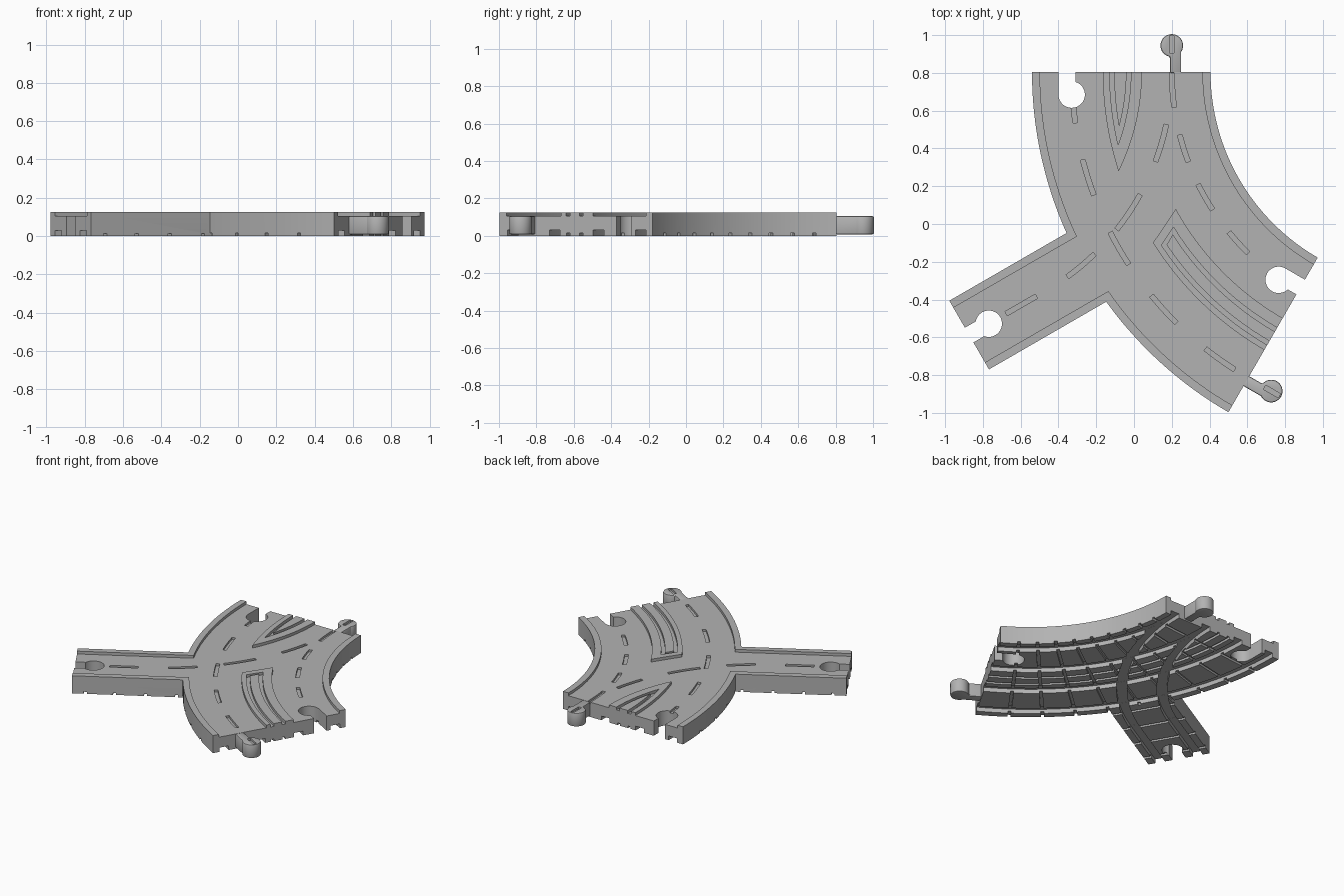
import bpy, bmesh
from math import sin, cos, asin, acos, radians, degrees, sqrt
from mathutils import Vector

cube = bpy.data.objects.get("Cube")
if cube:
    bpy.data.objects.remove(cube)

grey = bpy.data.materials.new("plain grey")
grey.use_nodes = True
grey.diffuse_color = (0.45, 0.45, 0.45, 1)
grey.node_tree.nodes["Principled BSDF"].inputs["Base Color"].default_value = grey.diffuse_color

# Layout: main bend turns about BEND, the side branch merges about MERGE
BEND, MERGE = Vector((1.54, 0.805)), Vector((-1.14, 0.805))
INNER_LANE, OUTER_LANE = 1.34, 1.87
AXIS = Vector((-cos(radians(30)), -0.5))
BRANCH_END = 2.786
ROAD, CURB = 0.105, 0.125


def arc(center, r, a, b, steps=32):
    side = -1 if center is BEND else 1
    angles = [radians(a + (b - a) * i / steps) for i in range(steps + 1)]
    return [center + r * Vector((side * cos(t), -sin(t))) for t in angles]


def band(center, r, width, a, b, steps=32):
    return arc(center, r - width / 2, a, b, steps) + arc(center, r + width / 2, b, a, steps)


def place(origin, d, points):
    """Local (outward, left) points to plan coordinates."""
    left = Vector((-d.y, d.x))
    return [origin + d * u + left * v for u, v in points]


def bar(origin, d, u0, u1, v0, v1):
    return place(origin, d, [(u0, v0), (u1, v0), (u1, v1), (u0, v1)])


def prism(name, outline, z0, z1):
    bm = bmesh.new()
    face = bm.faces.new([bm.verts.new((p.x, p.y, z0)) for p in outline])
    top = bmesh.ops.extrude_face_region(bm, geom=[face])["geom"]
    bmesh.ops.translate(bm, vec=(0, 0, z1 - z0),
                        verts=[g for g in top if isinstance(g, bmesh.types.BMVert)])
    bmesh.ops.recalc_face_normals(bm, faces=bm.faces)
    mesh = bpy.data.meshes.new(name)
    bm.to_mesh(mesh)
    bm.free()
    mesh.materials.append(grey)
    obj = bpy.data.objects.new(name, mesh)
    bpy.context.collection.objects.link(obj)
    return obj


def apply_modifiers(obj):
    depsgraph = bpy.context.evaluated_depsgraph_get()
    mesh = bpy.data.meshes.new_from_object(obj.evaluated_get(depsgraph))
    obj.modifiers.clear()
    obj.data = mesh


def cut(target, outline, z0, z1):
    cutter = prism("cutter", outline, z0, z1)
    mod = target.modifiers.new("cut", "BOOLEAN")
    mod.operation, mod.solver, mod.object = "DIFFERENCE", "EXACT", cutter
    apply_modifiers(target)
    bpy.data.objects.remove(cutter)


def plan(inner, outer, half, length, extra):
    """Bend with the straight branch leaving its outer side."""
    gap = degrees(asin(half / outer))
    return (arc(BEND, inner, -extra, 60 + extra)
            + arc(BEND, outer, 60 + extra, 30 + gap, 20)
            + place(BEND, AXIS, [(length, half), (length, -half)])
            + arc(BEND, outer, 30 - gap, -extra, 20))


def keyhole(u, r, a, b, end):
    pts = [(u + r * cos(radians(a + (b - a) * i / 28)),
            r * sin(radians(a + (b - a) * i / 28))) for i in range(29)]
    return pts + [(end, pts[-1][1]), (end, pts[0][1])]


# Track body with its recessed road between the curbs
body = prism("track_body", plan(1.135, 2.08, 0.21, BRANCH_END, 0), 0, CURB)
cut(body, plan(1.178, 2.038, 0.167, BRANCH_END + 0.05, 1.5), ROAD, CURB + 0.05)

# Ends of the lanes: origin and outward direction
back, side = Vector((0, 1)), Vector((cos(radians(30)), -0.5))
back_inner, back_outer = arc(BEND, INNER_LANE, 0, 1)[0], arc(BEND, OUTER_LANE, 0, 1)[0]
side_inner, side_outer = arc(BEND, INNER_LANE, 60, 61)[0], arc(BEND, OUTER_LANE, 60, 61)[0]
branch_tip = BEND + AXIS * BRANCH_END

# Lane marking grooves
dashes = []
for centre, r, spans in (
        (BEND, OUTER_LANE, ((4, 8.3), (14.4, 20.4), (27, 33), (39.3, 45.3), (51.6, 57.4))),
        (BEND, INNER_LANE, ((-1, 8), (14.4, 20.8), (26.4, 33), (39.3, 45.7))),
        (MERGE, INNER_LANE, ((12, 20.7), (29, 38.5), (46, 54)))):
    for a, b in spans:
        dashes.append(band(centre, r, 0.025, a, b, 6))
dashes.append(bar(BEND, AXIS, 2.375, 2.56, -0.0125, 0.0125))
for outline in dashes:
    cut(body, outline, 0.09, CURB + 0.01)

# Underside wheel grooves
for offset in (-0.13, 0.13):
    for lane in (INNER_LANE, OUTER_LANE):
        cut(body, band(BEND, lane + offset, 0.065, -1, 61), -0.02, 0.03)
    cut(body, band(MERGE, INNER_LANE + offset, 0.066, -0.9, 60), -0.02, 0.0295)
    cut(body, bar(BEND, AXIS, 2.31, 2.85, offset - 0.033, offset + 0.033), -0.02, 0.029)

# Underside middle grooves and cross ties
for r in (1.576, 1.657):
    cut(body, band(BEND, r, 0.02, -1, 61), -0.02, 0.0155)
for i in range(1, 10):
    d = (arc(BEND, 1, 6 * i, 60)[0] - BEND)
    cut(body, bar(BEND, d, 1.1, 2.045 if i == 5 else 2.12, -0.01, 0.01), -0.02, 0.015)
for t in (2.11, 2.31, 2.51, 2.70):
    cut(body, bar(BEND, AXIS, t - 0.01, t + 0.01, -0.25, 0.25), -0.02, 0.0145)

# Sockets in three ends
socket = keyhole(-0.12, 0.07, 90, 343.4, 0.03)
cut(body, place(back_outer, back, socket), -0.05, 0.2)
cut(body, place(side_inner, side, socket), -0.05, 0.2)
cut(body, place(branch_tip, AXIS, keyhole(-0.12, 0.07, 40, 320, 0.03)), -0.05, 0.2)
parts = [body]

# Round connector tabs
tab = keyhole(0.14, 0.06, -123.4, 170.4, -0.005)
for name, origin, d in (("back_connector", back_inner, back),
                        ("side_connector", side_outer, side)):
    obj = prism(name, place(origin, d, tab), 0.008, ROAD)
    bevel = obj.modifiers.new("bevel", "BEVEL")
    bevel.width, bevel.segments, bevel.angle_limit = 0.008, 2, radians(60)
    apply_modifiers(obj)
    cut(obj, bar(origin, d, 0.1, 0.19, -0.0125, 0.0125), 0.09, 0.15)
    parts.append(obj)


# Raised medians: a frame, a groove and an island
def lens(r_bend, r_merge, extra=0):
    """Pointed shape between the bend and merge arcs."""
    span = MERGE.x - BEND.x
    a = (span ** 2 + r_merge ** 2 - r_bend ** 2) / (2 * -span)
    y = sqrt(r_merge ** 2 - a ** 2)
    return (arc(BEND, r_bend, -extra, degrees(asin(y / r_bend)), 16)
            + arc(MERGE, r_merge, degrees(acos(a / r_merge)), -extra, 16)[1:])


def wedge(r0, r1, a0, a1, extra=0):
    return arc(BEND, r0, a0, 60 + extra, 20) + arc(BEND, r1, 60 + extra, a1, 20)


def median(name, frame, groove, island):
    obj = prism(name + "_frame", frame, ROAD - 0.005, CURB)
    cut(obj, groove, ROAD - 0.02, CURB + 0.02)
    parts.extend([obj, prism(name + "_island", island, ROAD - 0.005, CURB)])


median("back_median", lens(1.705, 1.182), lens(1.669, 1.124, 1), lens(1.645, 1.1))
median("side_median", wedge(1.505, 1.70, 28.8, 32.15),
       wedge(1.564, 1.669, 31.7, 33.3, 1), wedge(1.588, 1.645, 32.8, 33.8))

# Smooth the curved walls, keep corners crisp
bpy.ops.object.select_all(action="DESELECT")
for obj in parts:
    obj.select_set(True)
bpy.context.view_layer.objects.active = body
bpy.ops.object.shade_smooth_by_angle(angle=radians(25))
